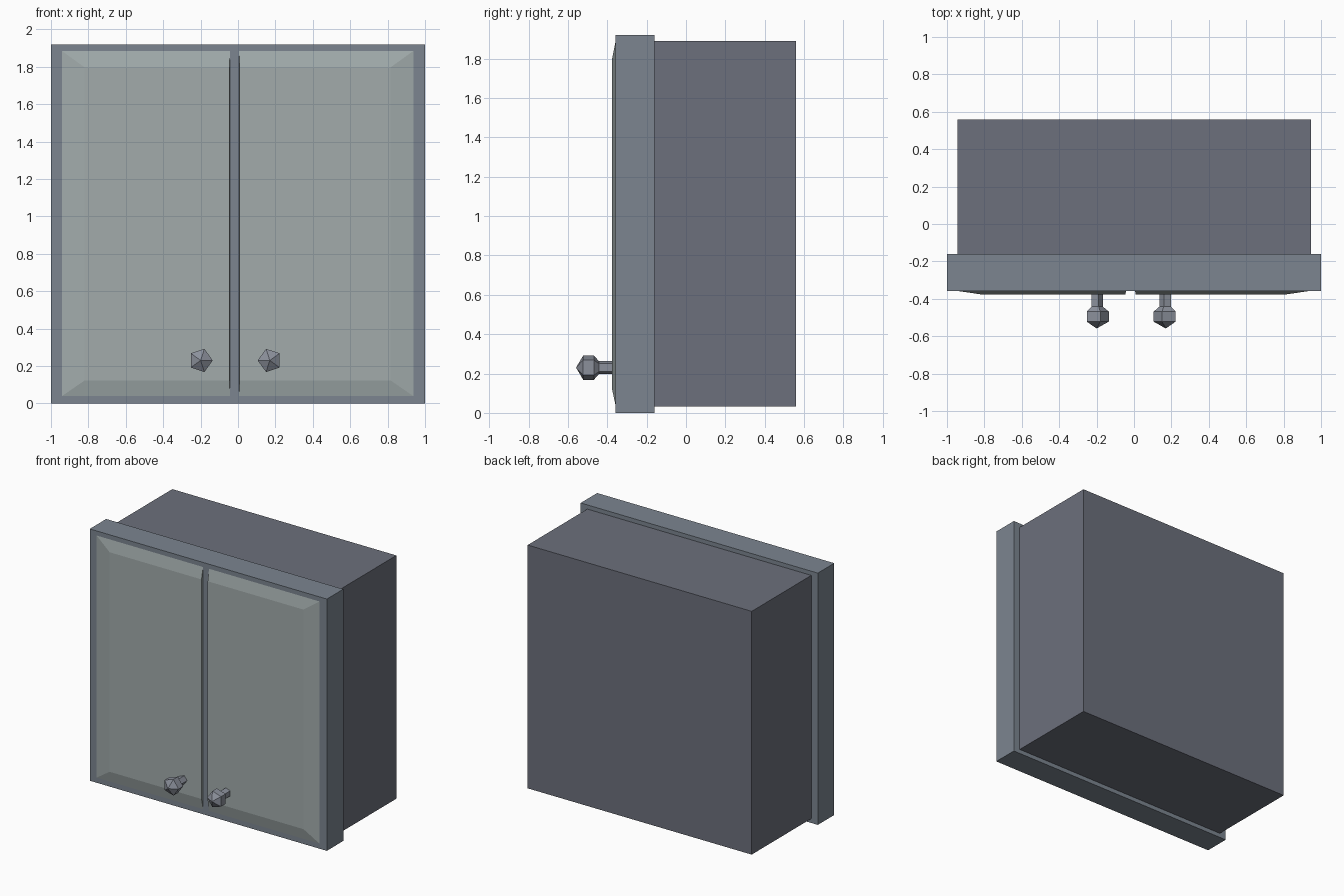
import bpy, math

if "Cube" in bpy.data.objects:
    bpy.data.objects.remove(bpy.data.objects["Cube"])


def material(name, rgb):
    m = bpy.data.materials.new(name)
    m.diffuse_color = (*rgb, 1)
    m.use_nodes = True
    m.node_tree.nodes["Principled BSDF"].inputs["Base Color"].default_value = m.diffuse_color
    return m


body_mat = material("body_grey", (0.15, 0.16, 0.20))
frame_mat = material("frame_grey", (0.20, 0.235, 0.28))
door_mat = material("door_grey", (0.36, 0.41, 0.41))
knob_mat = material("knob_grey", (0.26, 0.28, 0.33))


def loft(name, rings, mat):
    """Join equal-length rings of points with quads and cap both ends."""
    n = len(rings[0])
    verts = [p for ring in rings for p in ring]
    faces = [(r * n + i, r * n + (i + 1) % n, (r + 1) * n + (i + 1) % n, (r + 1) * n + i)
             for r in range(len(rings) - 1) for i in range(n)]
    faces += [tuple(range(n))[::-1], tuple(range(len(verts) - n, len(verts)))]
    mesh = bpy.data.meshes.new(name)
    mesh.from_pydata(verts, [], faces)
    mesh.materials.append(mat)
    obj = bpy.data.objects.new(name, mesh)
    bpy.context.collection.objects.link(obj)
    return obj


def rect(x0, x1, z0, z1, y):
    # counter-clockwise seen from the front
    return [(x0, y, z0), (x1, y, z0), (x1, y, z1), (x0, y, z1)]


# Cabinet body and the wider front frame
loft("cabinet_body", [rect(-0.945, 0.945, 0.033, 1.888, y) for y in (0.558, -0.16)], body_mat)
loft("front_frame", [rect(-1, 1, 0, 1.92, y) for y in (-0.16, -0.358)], frame_mat)

# Raised door panels: bevelled on the outer, top and bottom edges, steep at the centre gap
loft("left_door", [rect(-0.949, -0.043, 0.034, 1.89, -0.357),
                   rect(-0.82, -0.045, 0.123, 1.797, -0.376)], door_mat)
loft("right_door", [rect(0.006, 0.945, 0.034, 1.89, -0.357),
                    rect(0.008, 0.816, 0.123, 1.797, -0.376)], door_mat)

# Five-sided knobs: stem, flared head, pointed tip
profile = [(0.034, -0.37), (0.034, -0.442), (0.065, -0.468), (0.065, -0.522), (0.001, -0.558)]
for name, cx, turn in (("left_knob", -0.20, 0), ("right_knob", 0.17, math.pi)):
    rings = [[(cx + r * math.cos(turn + k * math.tau / 5), y,
               0.23 + r * math.sin(turn + k * math.tau / 5)) for k in range(5)]
             for r, y in profile]
    loft(name, rings, knob_mat)
